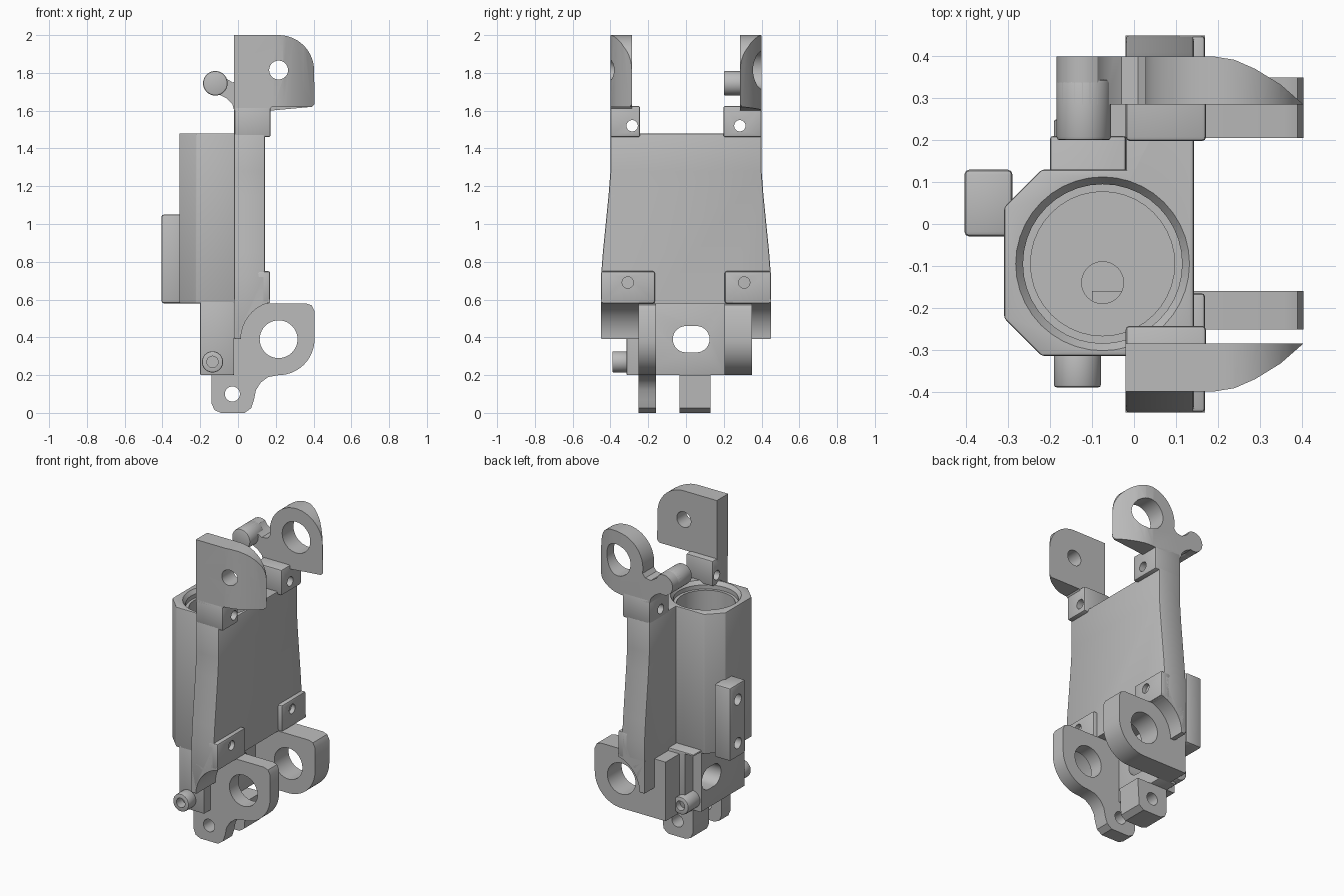
import bpy, bmesh
from math import sin, cos, radians, pi

cube = bpy.data.objects.get("Cube")
if cube:
    bpy.data.objects.remove(cube)

grey = bpy.data.materials.new("plain grey")
grey.use_nodes = True
grey.diffuse_color = (0.5, 0.5, 0.5, 1)
grey.node_tree.nodes["Principled BSDF"].inputs["Base Color"].default_value = (0.5, 0.5, 0.5, 1)


def arc(cx, cy, r, a0, a1, n=14):
    step = radians(a1 - a0) / n
    return [(cx + r * cos(radians(a0) + i * step), cy + r * sin(radians(a0) + i * step))
            for i in range(n + 1)]


def circle(cx, cy, r):
    return arc(cx, cy, r, 0, 360, 40)[:-1]


def rect(u0, u1, v0, v1):
    return [(u0, v0), (u1, v0), (u1, v1), (u0, v1)]


def place(axis, u, v, w):
    return {"x": (w, u, v), "y": (u, w, v), "z": (u, v, w)}[axis]


def apply_all(obj):
    bpy.context.view_layer.objects.active = obj
    for m in list(obj.modifiers):
        bpy.ops.object.modifier_apply(modifier=m.name)


def prism(name, axis, pts, a, b, bevel=0, top=None):
    """Extrude an outline along an axis; top gives a different end outline."""
    bm = bmesh.new()
    low = [bm.verts.new(place(axis, u, v, a)) for u, v in pts]
    high = [bm.verts.new(place(axis, u, v, b)) for u, v in (top or pts)]
    bm.faces.new(low)
    bm.faces.new(high)
    for i in range(len(pts)):
        j = (i + 1) % len(pts)
        bm.faces.new((low[i], low[j], high[j], high[i]))
    bmesh.ops.recalc_face_normals(bm, faces=bm.faces)
    mesh = bpy.data.meshes.new(name)
    bm.to_mesh(mesh)
    bm.free()
    mesh.materials.append(grey)
    obj = bpy.data.objects.new(name, mesh)
    bpy.context.collection.objects.link(obj)
    if bevel:
        m = obj.modifiers.new("edge", "BEVEL")
        m.width, m.segments, m.limit_method, m.angle_limit = bevel, 2, "ANGLE", radians(40)
        apply_all(obj)
    return obj


def cut(obj, *cutters, op="DIFFERENCE"):
    for args in cutters:
        c = prism("cutter", *args)
        m = obj.modifiers.new("cut", "BOOLEAN")
        m.object, m.operation, m.solver = c, op, "EXACT"
        apply_all(obj)
        bpy.data.objects.remove(c)
    return obj


# Bore shared by the barrel and the plate
BX, BY = -0.075, -0.095
bore = ("z", circle(BX, BY, 0.172), 0.62, 1.6)
step = ("z", circle(BX, BY, 0.19), 1.43, 1.6)
mouth = ("z", circle(BX, BY, 0.185), 1.45, 1.49, 0, circle(BX, BY, 0.215))
drain = ("z", circle(BX, -0.14, 0.05), 0.4, 0.7)

# Main plate, flared toward the bottom
side = [(0.45, 0.39), (0.45, 0.72), (0.44, 0.85), (0.41, 1.15), (0.4, 1.28), (0.4, 1.48)]
outline = side + [(-y, z) for y, z in reversed(side)]
cut(prism("main_plate", "x", outline, -0.02, 0.143, 0.008),
    ("y", circle(0.215, 0.39, 0.2), -0.6, 0.6),
    ("x", rect(-0.16, 0.21, 0.3, 0.58), -0.1, 0.3),
    bore, step, mouth)

# Barrel with chamfered corners
body = [(0, -0.315), (0, 0.13), (-0.22, 0.13), (-0.31, 0.04), (-0.31, -0.225), (-0.22, -0.315)]
cut(prism("barrel", "z", body, 0.58, 1.48, 0.006), bore, step, mouth, drain)

# Side block with two screw holes
cut(prism("side_block", "z", rect(-0.405, -0.29, -0.03, 0.13), 0.58, 1.05, 0.012),
    *[("x", circle(0.05, z, 0.035), -0.5, -0.32) for z in (0.67, 0.95)])

# Lower box with a slot through it
slot = arc(0.055, 0.39, 0.07, -90, 90) + arc(0, 0.39, 0.07, 90, 270)
cut(prism("lower_box", "z", rect(-0.2, -0.02, -0.315, 0.21), 0.2, 0.6, 0.006),
    ("x", slot, -0.4, 0.2), drain,
    ("z", rect(-0.3, -0.14, 0.13, 0.3), 0.1, 0.59))

# Pads with screw holes
for y in (-1, 1):
    tag = "back" if y > 0 else "front"
    inner = 0.205 if y > 0 else 0.165
    lo, hi = sorted((y * inner, y * 0.45))
    pad = prism(tag + "_lower_pad", "x", rect(lo, hi, 0.58, 0.75), 0.1, 0.17, 0.01)
    cut(pad, ("x", circle(y * 0.308, 0.69, 0.03), 0.12, 0.3))
    # shaped so the lower side curls round the lug
    skirt = prism(tag + "_skirt", "x", rect(*sorted((y * 0.25, y * 0.45)), 0.4, 0.6), -0.02, 0.17)
    cut(skirt, ("y", circle(0.215, 0.39, 0.2), -0.6, 0.6))
    inner = 0.198 if y > 0 else 0.243
    lo, hi = sorted((y * inner, y * 0.4))
    hole = ("x", circle(y * 0.285, 1.52, 0.03), -0.2, 0.3)
    cut(prism(tag + "_upper_pad", "x", rect(lo, hi, 1.46, 1.625), -0.02, 0.172, 0.01), hole)

# Upper arms, outer faces curving inward toward the tip
CX, CZ = 0.215, 1.815


def plan(s):
    curve = [(0.19, 0.4), (0.24, 0.392), (0.29, 0.37), (0.35, 0.333), (0.405, 0.285)]
    return [(-0.3, s * 0.4)] + [(x, s * y) for x, y in curve] + [(-0.3, s * 0.285)]


tip = [(0.39, 1.62), (0.405, 1.635)] + arc(CX, CZ - 0.003, 0.188, 0, 90)
front = prism("front_arm", "y", [(-0.02, 1.6), (0.16, 1.6), (0.18, 1.62)] + tip + [(-0.02, 2)],
              -0.4, -0.285)
cut(front, ("z", plan(-1), 1.4, 2.1), op="INTERSECT")
cut(front, ("y", circle(CX, CZ, 0.05), -0.6, 0))

ring = tip + arc(CX, CZ - 0.003, 0.188, 96, 190)
hook = [(0.01, 1.755), (-0.03, 1.75), (-0.07, 1.775)] + arc(-0.12, 1.745, 0.065, 60, 290)
neck = [(-0.06, 1.665), (-0.03, 1.635), (-0.02, 1.6), (0.17, 1.6)]
back = prism("back_arm", "y", ring + hook + neck, 0.285, 0.4)
cut(back, ("z", plan(1), 1.4, 2.1), op="INTERSECT")
cut(back, ("y", circle(CX, CZ, 0.1), 0, 0.6))
prism("hook_pin", "y", circle(-0.12, 1.745, 0.065), 0.2, 0.345, 0.008)

# Hinge lugs
eye = ("y", circle(0.215, 0.39, 0.1), -0.6, 0.6)
pivot = ("y", circle(-0.03, 0.1, 0.04), -0.6, 0.6)
nose = [(-0.1, 0.58), (0.36, 0.58), (0.39, 0.57), (0.405, 0.54)]
nose += arc(0.215, 0.39, 0.19, 0, -90)
foot = [(0.16, 0.19), (0.12, 0.16), (0.095, 0.12), (0.085, 0.07), (0.07, 0.025), (0.035, 0),
        (-0.09, 0), (-0.125, 0.015), (-0.14, 0.05)]
cut(prism("front_lug", "y", nose + foot + [(-0.14, 0.22), (-0.1, 0.25)], -0.252, -0.16), eye, pivot)
cut(prism("back_lug", "y", nose + [(-0.1, 0.2)], 0.205, 0.35), eye)
cut(prism("middle_foot", "y", [(0.08, 0.2)] + foot[4:] + [(-0.14, 0.2)], -0.035, 0.13), pivot)

# Small bosses at the bottom
for name, y0, y1 in (("front_boss", -0.39, -0.3), ("back_boss", 0.1, 0.25)):
    mid = -0.5 if y0 < 0 else 0.5
    end = -0.33 if y0 < 0 else 0.19
    cut(prism(name, "y", circle(-0.135, 0.27, 0.056), y0, y1, 0.006),
        ("y", circle(-0.135, 0.27, 0.03), *sorted((mid, end))))

# Smooth curved faces, keep edges sharp
bpy.ops.object.select_all(action="DESELECT")
for obj in bpy.context.scene.objects:
    if obj.type == "MESH" and obj.data.materials and obj.data.materials[0] == grey:
        obj.select_set(True)
        bpy.context.view_layer.objects.active = obj
bpy.ops.object.shade_smooth_by_angle(angle=radians(30))
